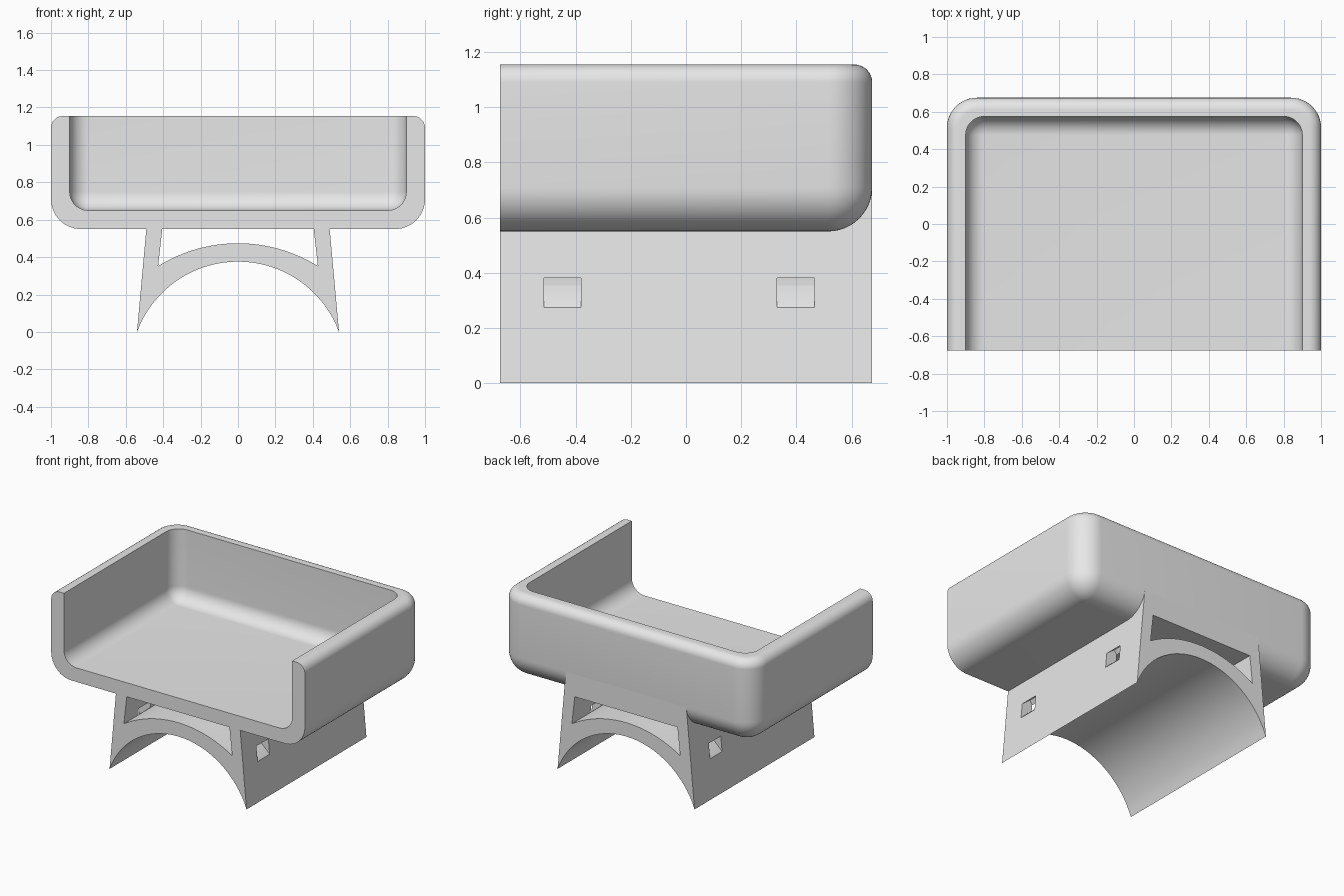
import bpy, bmesh
from math import pi, cos, sin, sqrt, radians

if "Cube" in bpy.data.objects:
    bpy.data.objects.remove(bpy.data.objects["Cube"])

grey = bpy.data.materials.new("plain grey")
grey.use_nodes = True
grey.diffuse_color = (0.8, 0.8, 0.8, 1)
grey.node_tree.nodes["Principled BSDF"].inputs["Base Color"].default_value = (0.8, 0.8, 0.8, 1)

HALF_Y = 0.675   # half depth of the whole model
BASE = 0.55      # underside of the tray
TOP = 1.155      # rim of the tray
SEG = 12


def make_object(name, bm):
    bmesh.ops.recalc_face_normals(bm, faces=bm.faces)
    mesh = bpy.data.meshes.new(name)
    bm.to_mesh(mesh)
    bm.free()
    mesh.materials.append(grey)
    obj = bpy.data.objects.new(name, mesh)
    bpy.context.scene.collection.objects.link(obj)
    return obj


def smooth(obj):
    obj.data.shade_smooth()
    obj.data.set_sharp_from_angle(angle=radians(30))


def prism(bm, points, move):
    """Extrude a closed outline made of 3D points."""
    face = bm.faces.new([bm.verts.new(p) for p in points])
    out = bmesh.ops.extrude_face_region(bm, geom=[face])
    verts = [v for v in out["geom"] if isinstance(v, bmesh.types.BMVert)]
    bmesh.ops.translate(bm, verts=verts, vec=move)


def quarter(radius):
    """(sine, cosine) steps of a quarter circle."""
    return [(radius * sin(i * pi / 2 / SEG), radius * cos(i * pi / 2 / SEG))
            for i in range(SEG + 1)]


# Tray: U-shaped rings (corner centre x, y, corner radius, height) lofted together
R, LIP, INNER = 0.16, 0.065, 0.1
ox, oy = 1 - R, HALF_Y - R
ix, iy = 0.9 - INNER, HALF_Y - 2 * INNER
rings = [(ox, oy, s, BASE + R - c) for s, c in quarter(R)]
rings += [(ox, oy, R - LIP + c, TOP - LIP + s) for s, c in quarter(LIP)]
rings += [(ix, iy, c, BASE + 2 * INNER - s) for s, c in [(0, INNER)]]
rings[-1] = (ix, iy, INNER, TOP)
rings += [(ix, iy, c, BASE + 2 * INNER - s) for s, c in quarter(INNER)]

bm = bmesh.new()
loops = []
for cx, cy, r, z in rings:
    arc = quarter(r)
    right = [(cx + r, -HALF_Y)] + [(cx + c, cy + s) for s, c in arc]
    pts = right + [(-x, y) for x, y in reversed(right)]
    loops.append([bm.verts.new((x, y, z)) for x, y in pts])
for a, b in zip(loops, loops[1:]):
    for i in range(len(a) - 1):
        bm.faces.new((a[i], a[i + 1], b[i + 1], b[i]))
for loop in (loops[0], loops[-1]):       # underside and floor
    bm.faces.new(loop)
bmesh.ops.remove_doubles(bm, verts=bm.verts, dist=0.0001)
bmesh.ops.holes_fill(bm, edges=[e for e in bm.edges if e.is_boundary], sides=0)
smooth(make_object("tray", bm))


# Stand: two sloping legs joined by an arch
def arch(half, low, high, steps):
    """Points of a circular arc from -half to +half."""
    rise = high - low
    r = half * half / (2 * rise) + rise / 2
    a = math_asin(half / r)
    return [(r * sin(a * t), high - r + r * cos(a * t))
            for t in (2 * i / steps - 1 for i in range(steps + 1))]


from math import asin as math_asin

outline = arch(0.54, 0.0, 0.376, 32)
outline += [(0.49, BASE), (0.405, BASE)]
outline += reversed(arch(0.427, 0.352, 0.474, 24))
outline += [(-0.405, BASE), (-0.49, BASE)]
bm = bmesh.new()
prism(bm, [(x, -HALF_Y, z) for x, z in outline], (0, 2 * HALF_Y, 0))
stand = make_object("stand", bm)

# Curved strap slots cut through both legs, concentric with the arch
bm = bmesh.new()
for y in (-0.515, 0.33):
    for side in (-1, 1):
        angles = [radians(35 + 2 * i) for i in range(11)]
        pts = [(0.70 * cos(a), 0.70 * sin(a)) for a in angles]
        pts += [(0.77 * cos(a), 0.77 * sin(a)) for a in reversed(angles)]
        prism(bm, [(side * x, y, z - 0.2) for x, z in pts], (0, 0.135, 0))
cutter = make_object("slot_cutter", bm)
cutter.hide_render = True
mod = stand.modifiers.new("slots", "BOOLEAN")
mod.operation = "DIFFERENCE"
mod.solver = "EXACT"
mod.object = cutter
graph = bpy.context.evaluated_depsgraph_get()
cut = bpy.data.meshes.new_from_object(stand.evaluated_get(graph))
stand.modifiers.clear()
stand.data = cut
bpy.data.objects.remove(cutter)
smooth(stand)

# Back filler: squares off the tray's rounded rear edge above the stand
side_profile = [(oy, BASE), (HALF_Y, BASE), (HALF_Y, BASE + R), (0.6, BASE + R), (oy, 0.64)]
bm = bmesh.new()
prism(bm, [(-0.49, y, z) for y, z in side_profile], (0.98, 0, 0))
for v in bm.verts:
    v.co.x *= 1 - 0.19 * (v.co.z - BASE)
make_object("back_filler", bm)
